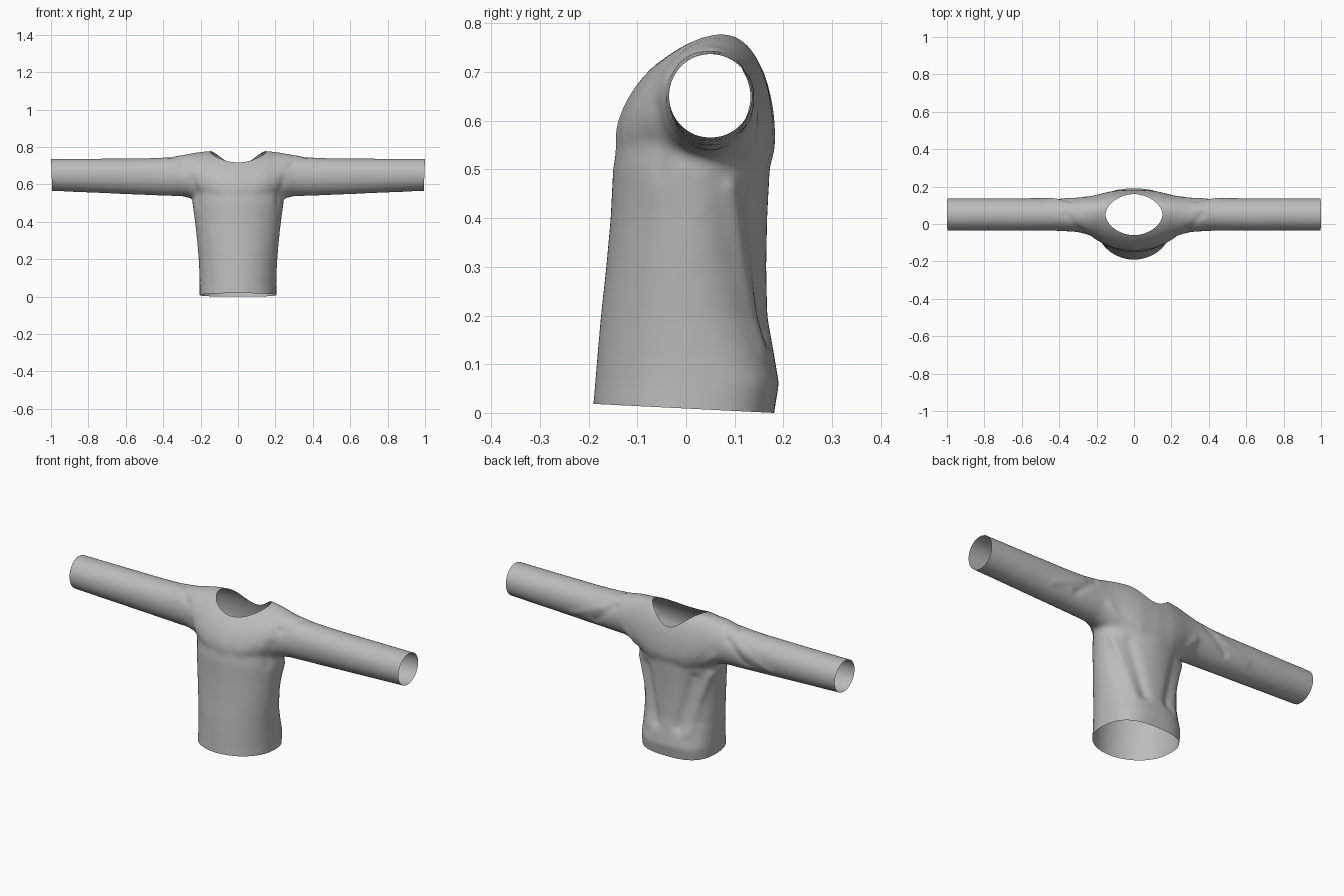
import bpy, bmesh, math
from mathutils import Vector

cube = bpy.data.objects.get("Cube")
if cube:
    bpy.data.objects.remove(cube)

fabric = bpy.data.materials.new("grey fabric")
fabric.use_nodes = True
GREY = (0.5, 0.5, 0.5, 1)
fabric.diffuse_color = GREY
fabric.node_tree.nodes["Principled BSDF"].inputs["Base Color"].default_value = GREY


def curve_point(t, n):
    """Point on a unit superellipse with exponent n."""
    c, s = math.cos(t), math.sin(t)
    return (math.copysign(abs(c) ** (2 / n), c), math.copysign(abs(s) ** (2 / n), s))


def loft(bm, rings):
    """Capped skin through closed rings of equal length."""
    rows = [[bm.verts.new(p) for p in ring] for ring in rings]
    n = len(rows[0])
    for a, b in zip(rows, rows[1:]):
        for i in range(n):
            j = (i + 1) % n
            bm.faces.new((a[i], a[j], b[j], b[i]))
    bm.faces.new(rows[0][::-1])
    bm.faces.new(rows[-1])


def angles(n=64):
    return [2 * math.pi * i / n for i in range(n)]


def torso_ring(z, half, front, back, mid, n_back):
    ring = []
    for t in angles():
        u, v = curve_point(t, n_back if math.sin(t) > 0 else 2)
        ring.append((half * u, mid + v * (back - mid if v > 0 else mid - front), z))
    return ring


def sleeve_ring(x, front, back, top, bottom, yc, zc):
    ring = []
    for t in angles():
        chest = math.cos(t) < 0 < math.sin(t) and abs(x) < 0.25
        u, v = curve_point(t, 1.75 if chest else 2)
        ring.append((x, yc + u * (back - yc if u > 0 else yc - front),
                     zc + v * (top - zc if v > 0 else zc - bottom)))
    return ring


bm = bmesh.new()
# Torso: height, half width, front, back, widest depth, back squareness
torso = [(-0.05, .204, -.195, .176, .00, 2.8), (0.0, .205, -.192, .181, .00, 2.8),
         (0.06, .205, -.187, .191, .01, 2.8), (0.12, .206, -.182, .181, .01, 2.5),
         (0.2, .210, -.175, .167, .01, 2.2), (0.3, .219, -.164, .165, .01, 2.0),
         (0.4, .230, -.155, .167, .02, 1.9), (0.5, .244, -.150, .172, .03, 1.9),
         (0.55, .240, -.142, .178, .03, 2.0), (0.6, .215, -.122, .180, .04, 2.0),
         (0.66, .150, -.070, .170, .05, 2.0)]
loft(bm, [torso_ring(*row) for row in torso])

# Yoke and sleeves: x, front, back, top, bottom, centre depth, centre height
arm = [(0, -.147, .184, .778, .45, .080, .56), (0.1, -.132, .179, .780, .45, .080, .57),
       (0.15, -.113, .169, .779, .47, .075, .59), (0.2, -.086, .156, .774, .50, .070, .61),
       (0.25, -.058, .146, .766, .525, .06, .63), (0.3, -.043, .141, .756, .537, .052, .64),
       (0.4, -.037, .138, .743, .539, .050, .645), (0.5, -.036, .137, .739, .543, .05, .648),
       (0.75, -.036, .137, .738, .554, .05, .65), (1.05, -.036, .137, .738, .567, .05, .652)]
full = [(-r[0],) + r[1:] for r in reversed(arm[1:])] + arm
loft(bm, [sleeve_ring(*row) for row in full])
bmesh.ops.recalc_face_normals(bm, faces=bm.faces)

mesh = bpy.data.meshes.new("sweater")
bm.to_mesh(mesh)
bm.free()
sweater = bpy.data.objects.new("sweater", mesh)
bpy.context.collection.objects.link(sweater)

# Blend torso and sleeves into one soft skin
remesh = sweater.modifiers.new("blend", 'REMESH')
remesh.mode = 'VOXEL'
remesh.voxel_size = 0.01
soften = sweater.modifiers.new("soften", 'SMOOTH')
soften.factor = 0.5
soften.iterations = 12

# Neck opening cutter
NECK_Y, NECK_X, NECK_DEPTH, NECK_N, NECK_Z = 0.05, 0.152, 0.11, 1.85, 0.5
neck = [curve_point(t, NECK_N) for t in angles()]
bm = bmesh.new()
loft(bm, [[(NECK_X * u, NECK_Y + NECK_DEPTH * v, z) for u, v in neck] for z in (NECK_Z, 1)])
bmesh.ops.recalc_face_normals(bm, faces=bm.faces)
cut_mesh = bpy.data.meshes.new("neck_cutter")
bm.to_mesh(cut_mesh)
bm.free()
cutter = bpy.data.objects.new("neck_cutter", cut_mesh)
bpy.context.collection.objects.link(cutter)
cutter.hide_render = True
cut = sweater.modifiers.new("neck", 'BOOLEAN')
cut.operation = 'DIFFERENCE'
cut.solver = 'EXACT'
cut.object = cutter

graph = bpy.context.evaluated_depsgraph_get()
baked = bpy.data.meshes.new_from_object(sweater.evaluated_get(graph))
sweater.modifiers.clear()
sweater.data = baked
bpy.data.objects.remove(cutter)

bm = bmesh.new()
bm.from_mesh(baked)


# Remove the neck walls so the garment is an open shell
def in_neck(p):
    u, v = abs(p.x / NECK_X), abs((p.y - NECK_Y) / NECK_DEPTH)
    return p.z > NECK_Z - 0.01 and u ** NECK_N + v ** NECK_N < 1.002


walls = [f for f in bm.faces if all(in_neck(v.co) for v in f.verts)]
bmesh.ops.delete(bm, geom=walls, context='FACES')

# Open the hem and both cuffs
for point, normal in (((0, .18, 0), (0, -.05, -1)),
                      ((1, 0, .737), (1, 0, -.04)), ((-1, 0, .737), (-1, 0, -.04))):
    bmesh.ops.bisect_plane(bm, geom=bm.verts[:] + bm.edges[:] + bm.faces[:],
                           plane_co=point, plane_no=normal, clear_outer=True)
bm.normal_update()


# Cloth folds: start, end, width, height (mirrored left and right)
def fold(a, b, width, height):
    for side in (1, -1):
        p = Vector((a[0] * side, a[1], a[2]))
        d = Vector((b[0] * side, b[1], b[2])) - p
        for v in bm.verts:
            t = min(1, max(0, (v.co - p).dot(d) / d.length_squared))
            r = (v.co - p - d * t).length / width
            if r < 3:
                v.co += v.normal * height * math.exp(-r * r)


fold((.21, .09, .46), (.13, .175, .14), .022, .010)
fold((.15, .15, .44), (.07, .17, .17), .030, -.014)
fold((.26, .13, .60), (.16, .16, .45), .022, .007)
fold((.28, -.03, .70), (.36, .05, .745), .018, -.006)
fold((.34, .12, .70), (.46, .13, .60), .018, -.007)
fold((.42, .13, .68), (.60, .13, .60), .018, .004)
fold((.24, -.06, .62), (.22, -.06, .50), .025, -.006)

bm.to_mesh(baked)
bm.free()
baked.materials.clear()
baked.materials.append(fabric)
for poly in baked.polygons:
    poly.material_index = 0
    poly.use_smooth = True
